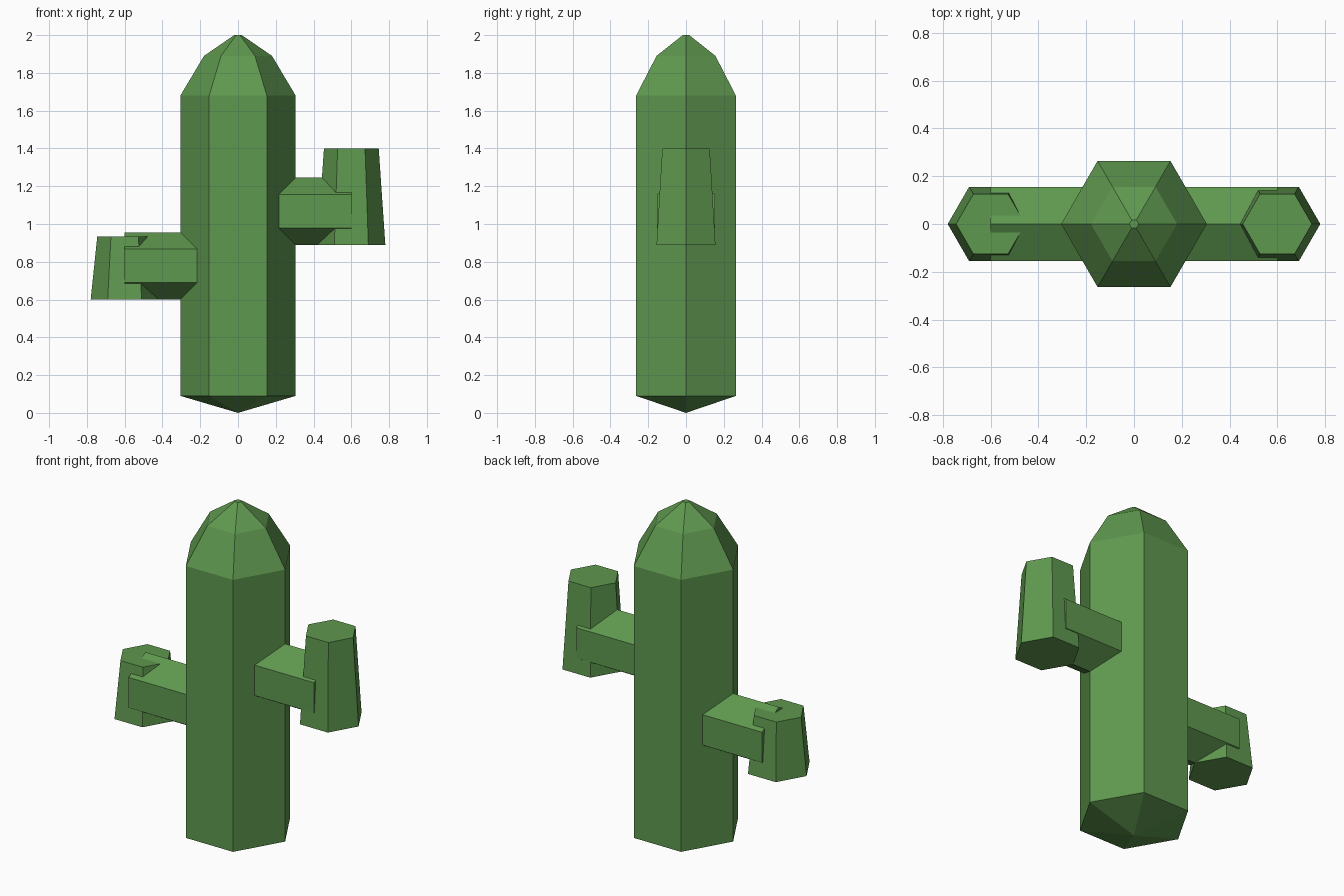
import bpy
import bmesh
from math import cos, sin, tau
from mathutils import Matrix, Vector

cube = bpy.data.objects.get("Cube")
if cube:
    bpy.data.objects.remove(cube, do_unlink=True)

green = bpy.data.materials.new("cactus_green")
green.use_nodes = True
colour = (0.114, 0.314, 0.078, 1.0)
green.diffuse_color = colour
green.node_tree.nodes["Principled BSDF"].inputs["Base Color"].default_value = colour


def hex_part(name, profile, matrix=Matrix()):
    """Six-sided flat-shaded solid from (radius, height) rings; radius 0 makes a point."""
    bm = bmesh.new()
    rings = []
    for r, z in profile:
        if r == 0:
            rings.append([bm.verts.new((0, 0, z))] * 6)
        else:
            rings.append([bm.verts.new((r * cos(tau * i / 6), r * sin(tau * i / 6), z))
                          for i in range(6)])
    for low, high in zip(rings, rings[1:]):
        for i in range(6):
            j = (i + 1) % 6
            bm.faces.new(dict.fromkeys((low[i], low[j], high[j], high[i])))
    for ring, (r, z) in ((rings[0], profile[0]), (rings[-1], profile[-1])):
        if r:
            bm.faces.new(ring)
    bm.transform(matrix)
    bmesh.ops.recalc_face_normals(bm, faces=bm.faces)
    mesh = bpy.data.meshes.new(name)
    bm.to_mesh(mesh)
    bm.free()
    mesh.materials.append(green)
    obj = bpy.data.objects.new(name, mesh)
    bpy.context.collection.objects.link(obj)
    return obj


# Trunk with a pointed base and a domed crown
hex_part("trunk", [(0, 0), (0.305, 0.09), (0.305, 1.68), (0.18, 1.89), (0.02, 2.0)])

# Each arm is a sideways branch ending inside an upright tapered stub
for side, sign, base, top in (("left", 1, 0.89, 1.40), ("right", -1, 0.60, 0.935)):
    sideways = (Matrix.Translation(Vector((0, 0, base + 0.178)))
                @ Matrix.Rotation(sign * tau / 4, 4, "Y"))
    hex_part(side + "_branch", [(0.178, 0), (0.178, 0.60)], sideways)
    hex_part(side + "_stub", [(0.18, base), (0.145, top)],
             Matrix.Translation(Vector((sign * 0.60, 0, 0))))
